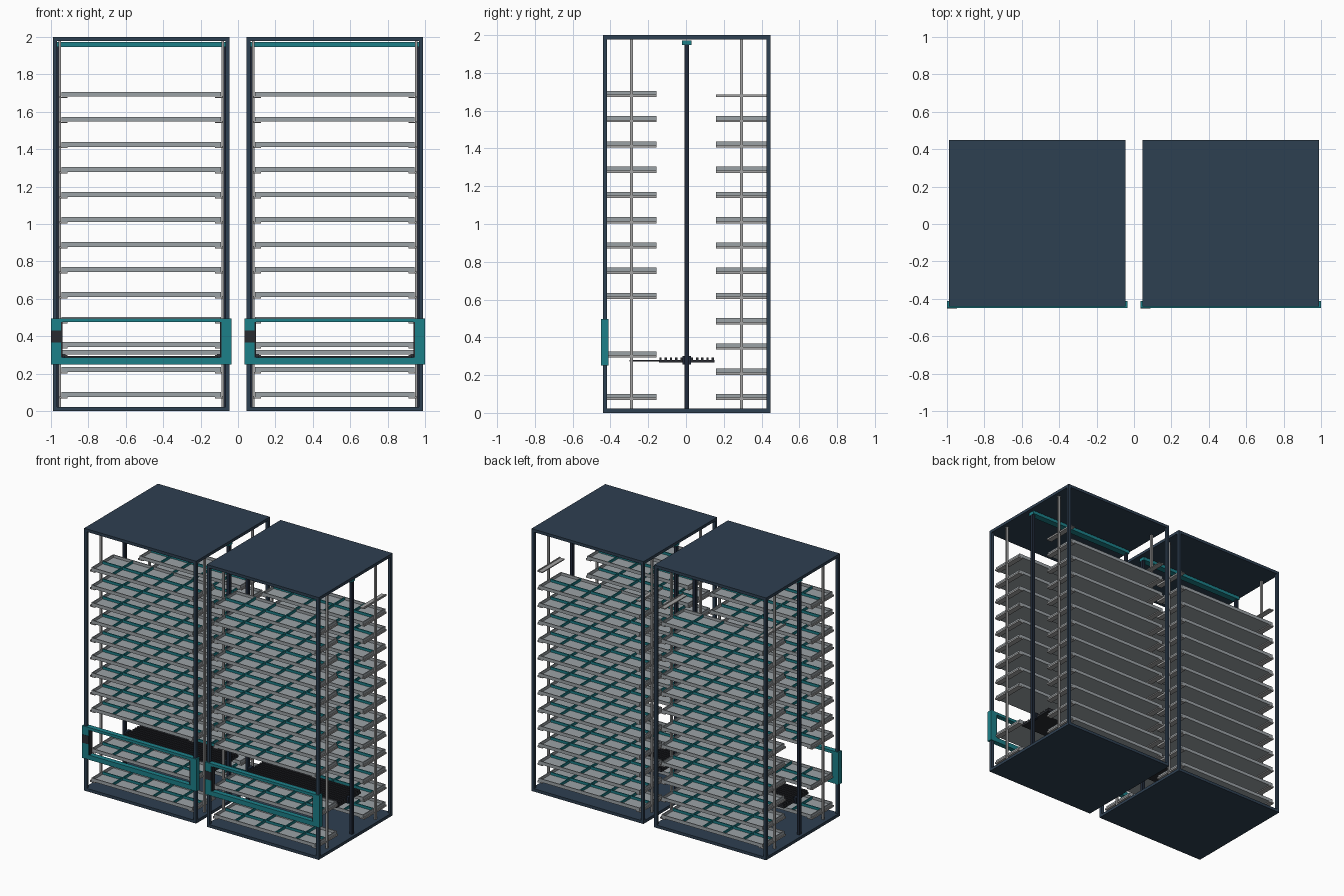
import bpy, bmesh
from mathutils import Matrix, Vector

if "Cube" in bpy.data.objects:
    bpy.data.objects.remove(bpy.data.objects["Cube"])


def material(name, rgb):
    m = bpy.data.materials.new(name)
    m.diffuse_color = (*rgb, 1.0)
    m.use_nodes = True
    m.node_tree.nodes["Principled BSDF"].inputs["Base Color"].default_value = m.diffuse_color
    return m


NAVY = material("navy steel", (0.027, 0.050, 0.082))
DARK = material("dark mast", (0.014, 0.022, 0.040))
BLACK = material("charcoal", (0.022, 0.024, 0.030))
TEAL = material("teal", (0.012, 0.215, 0.250))
GREY = material("tray grey", (0.33, 0.36, 0.38))
STEEL = material("rail grey", (0.36, 0.36, 0.36))

W, Y0, Y1, T = 0.472, -0.44, 0.448, 0.022   # half width, front, back, frame thickness
YM = (Y0 + Y1) / 2
PITCH, BASE = 0.1337, 0.085


def boxes(name, mat, spans, ox):
    """One object made of boxes, each (x0, x1, y0, y1, z0, z1)."""
    bm = bmesh.new()
    for x0, x1, y0, y1, z0, z1 in spans:
        centre = Vector(((x0 + x1) / 2 + ox, (y0 + y1) / 2, (z0 + z1) / 2))
        size = Matrix.Diagonal((x1 - x0, y1 - y0, z1 - z0, 1))
        bmesh.ops.create_cube(bm, size=1, matrix=Matrix.Translation(centre) @ size)
    me = bpy.data.meshes.new(name)
    bm.to_mesh(me)
    bm.free()
    me.materials.append(mat)
    ob = bpy.data.objects.new(name, me)
    bpy.context.collection.objects.link(ob)
    return ob


def both(x0, x1, *rest):
    """A box and its mirror image across the unit's middle."""
    return [(x0, x1, *rest), (-x1, -x0, *rest)]


def tray(ox, y0, y1, zc):
    h, w, z0, z1 = 0.426, 0.007, zc - 0.009, zc + 0.016
    # Floor and four rim walls
    boxes("tray", GREY, [(-h, h, y0, y1, z0, z0 + 0.005),
                         (-h, h, y0, y0 + w, z0 + 0.005, z1),
                         (-h, h, y1 - w, y1, z0 + 0.005, z1)]
          + both(h - w, h, y0 + w, y1 - w, z0 + 0.005, z1), ox)
    # Lengthwise divider and cross dividers
    ym, t = (y0 + y1) / 2, 0.004
    parts = [(-h + w, h - w, ym - t, ym + t, z0 + 0.005, z1 - 0.001)]
    for i in range(1, 5):
        x = -h + 2 * h * i / 5
        parts.append((x - t, x + t, y0 + w, y1 - w, z0 + 0.005, z1 - 0.002))
    boxes("tray_dividers", TEAL, parts, ox)


def rails(ox, y0, y1, heights):
    parts = []
    for zc in heights:
        parts += both(0.395, 0.436, y0, y1, zc - 0.017, zc - 0.0095)
        parts += both(0.428, 0.436, y0, y1, zc - 0.0095, zc - 0.004)
    boxes("tray_rails", STEEL, parts, ox)


def storage_unit(ox):
    # Cabinet shell: roof, base and corner posts
    boxes("roof_and_base", NAVY, [(-W, W, Y0, Y1, 0, T), (-W, W, Y0, Y1, 2 - T, 2)], ox)
    boxes("corner_posts", NAVY,
          both(W - T, W, Y0, Y0 + T, T, 2 - T) + both(W - T, W, Y1 - T, Y1, T, 2 - T), ox)

    # Upright rail posts, lift masts and top crossbar
    posts = []
    for y in (-0.289, 0.293):
        posts += both(0.428, 0.443, y - 0.0075, y + 0.0075, T, 2 - T)
    boxes("rail_posts", STEEL, posts, ox)
    boxes("lift_masts", DARK, both(0.428, 0.45, YM - 0.012, YM + 0.012, T, 1.95), ox)
    boxes("top_crossbar", TEAL, [(-0.45, 0.45, YM - 0.025, YM + 0.025, 1.947, 1.972)], ox)

    # Front and rear stacks of trays
    levels = [BASE + PITCH * k for k in range(13)]
    front = [levels[0], 0.31] + levels[4:]
    for zc in front:
        tray(ox, -0.42, -0.157, zc)
    rails(ox, -0.42, -0.157, front)
    for zc in levels[:12]:
        tray(ox, 0.16, 0.427, zc)
    rails(ox, 0.16, 0.427, levels)

    # Lift platform: plate, slats, carriages and pulling arm
    boxes("lift_platform", BLACK, [(-0.415, 0.415, -0.143, 0.15, 0.266, 0.281)], ox)
    boxes("platform_slats", BLACK,
          [(-0.41, 0.41, y - 0.006, y + 0.006, 0.281, 0.294)
           for y in [-0.135 + 0.0277 * i for i in range(11)]], ox)
    boxes("lift_carriages", DARK, both(0.405, 0.428, YM - 0.022, YM + 0.022, 0.257, 0.302), ox)
    boxes("pulling_arm", BLACK, [(-0.02, 0.02, -0.30, -0.143, 0.272, 0.279)], ox)

    # Access window frame with control panel on its left jamb
    X, ya, yb, za, zb = 0.4825, -0.449, -0.411, 0.25, 0.496
    boxes("access_window_frame", TEAL,
          both(X - 0.053, X, ya, yb, za, zb)
          + [(-X + 0.053, X - 0.053, ya, yb, za, za + 0.036),
             (-X + 0.053, X - 0.053, ya, yb, zb - 0.021, zb)], ox)
    boxes("window_edge_strips", BLACK,
          both(0.422, 0.4295, -0.445, -0.413, za + 0.036, zb - 0.021), ox)
    boxes("control_panel", BLACK, [(-X - 0.001, -X + 0.054, ya - 0.002, ya + 0.006, 0.367, 0.43)], ox)


for offset in (-0.5175, 0.5175):
    storage_unit(offset)
